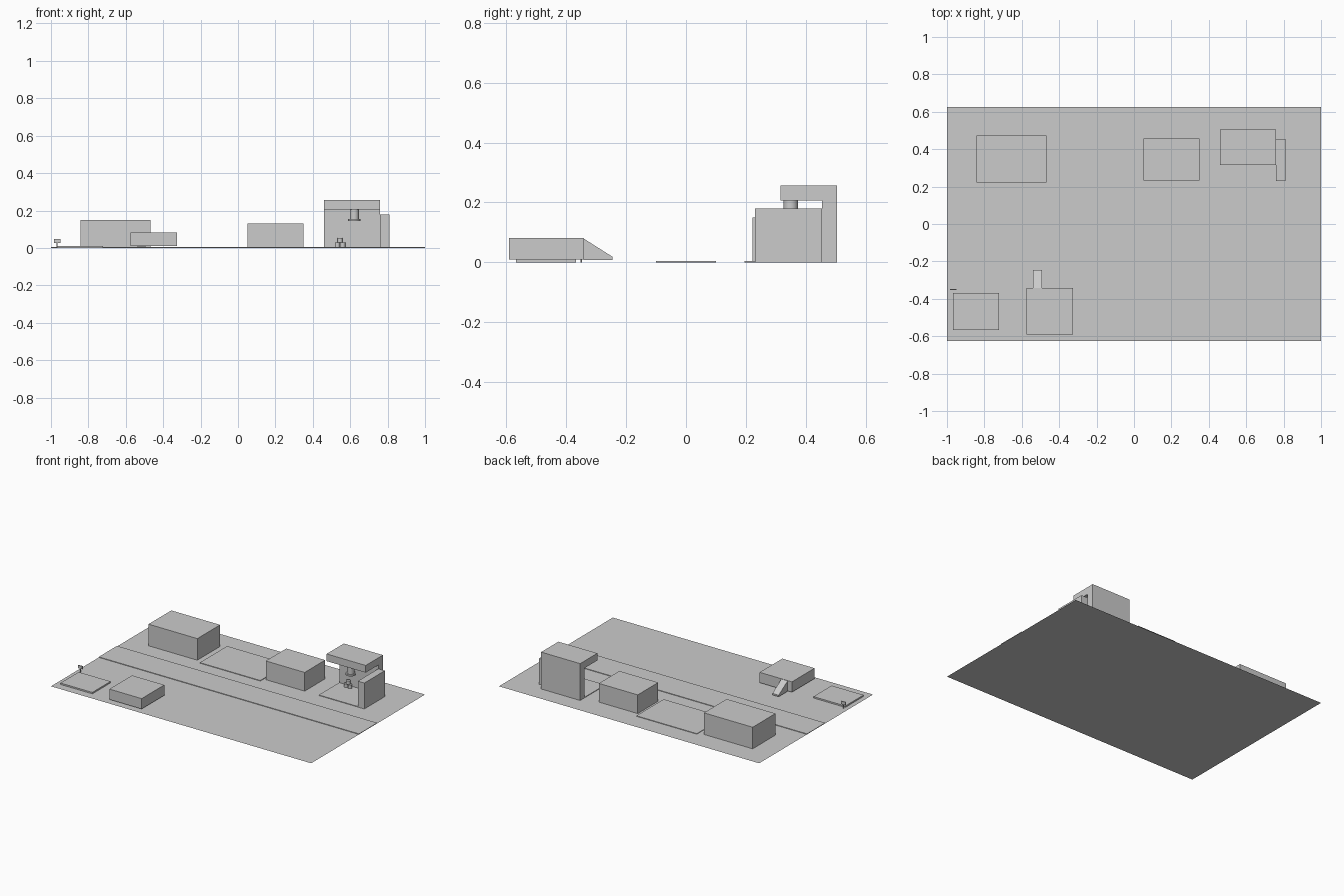
import bpy
import bmesh

if "Cube" in bpy.data.objects:
    bpy.data.objects.remove(bpy.data.objects["Cube"])


def mesh_object(name, bm):
    bmesh.ops.recalc_face_normals(bm, faces=bm.faces)
    mesh = bpy.data.meshes.new(name)
    bm.to_mesh(mesh)
    bm.free()
    obj = bpy.data.objects.new(name, mesh)
    bpy.context.collection.objects.link(obj)
    return obj


def extrude_profile(name, profile, x0, x1):
    """Extrude a (y, z) outline along x."""
    bm = bmesh.new()
    face = bm.faces.new([bm.verts.new((x0, y, z)) for y, z in profile])
    new = bmesh.ops.extrude_face_region(bm, geom=[face])["geom"]
    verts = [v for v in new if isinstance(v, bmesh.types.BMVert)]
    bmesh.ops.translate(bm, verts=verts, vec=(x1 - x0, 0, 0))
    return mesh_object(name, bm)


def box(name, x, y, z):
    return extrude_profile(name, [(y[0], z[0]), (y[1], z[0]), (y[1], z[1]), (y[0], z[1])], *x)


def cylinder(name, x, y, z, radius, sides=24):
    bpy.ops.mesh.primitive_cylinder_add(vertices=sides, radius=radius, depth=z[1] - z[0],
                                        location=(x, y, (z[0] + z[1]) / 2))
    obj = bpy.context.object
    obj.name = name
    bpy.ops.object.shade_smooth_by_angle()
    return obj


# Flat ground sheet
bm = bmesh.new()
bm.faces.new([bm.verts.new((x, y, 0)) for x, y in
              ((-1, -0.625), (1, -0.625), (1, 0.625), (-1, 0.625))])
mesh_object("ground", bm)

# Road and paved areas
PAD = (0, 0.004)
box("road", (-1, 1), (-0.1, 0.1), PAD)
box("courtyard", (-0.43, 0.035), (0.195, 0.495), PAD)
box("kiosk_floor", (0.46, 0.76), (0.23, 0.455), PAD)

# Plain block buildings
box("large_building", (-0.843, -0.468), (0.222, 0.472), (0, 0.15))
box("medium_building", (0.051, 0.35), (0.232, 0.457), (0, 0.13))

# Open kiosk: back wall with overhanging roof, plus right wall
extrude_profile("kiosk_wall_and_roof",
                [(0.505, 0), (0.505, 0.256), (0.316, 0.256), (0.316, 0.206),
                 (0.455, 0.206), (0.455, 0)], 0.46, 0.76)
box("kiosk_side_wall", (0.76, 0.81), (0.23, 0.455), (0, 0.18))

# Lamp hanging from the roof
cylinder("hanging_lamp", 0.622, 0.35, (0.15, 0.206), 0.024)
cylinder("lamp_rim", 0.622, 0.35, (0.145, 0.155), 0.033)

# Stack of three barrels
for i, (x, z) in enumerate([(0.531, 0.004), (0.56, 0.004), (0.5455, 0.028)]):
    cylinder(f"barrel_{i + 1}", x, 0.43, (z, z + 0.024), 0.0135)

# Raised shed with access ramp
box("raised_shed", (-0.574, -0.326), (-0.592, -0.343), (0.01, 0.082))
extrude_profile("ramp", [(-0.343, 0.007), (-0.245, 0.007), (-0.245, 0.018), (-0.343, 0.08)],
                -0.541, -0.493)

# Parking slab with signpost
box("slab", (-0.967, -0.722), (-0.568, -0.368), (0, 0.01))
cylinder("sign_post", -0.967, -0.35, (0, 0.03), 0.003, 12)
box("sign_board", (-0.984, -0.95), (-0.353, -0.347), (0.027, 0.048))
